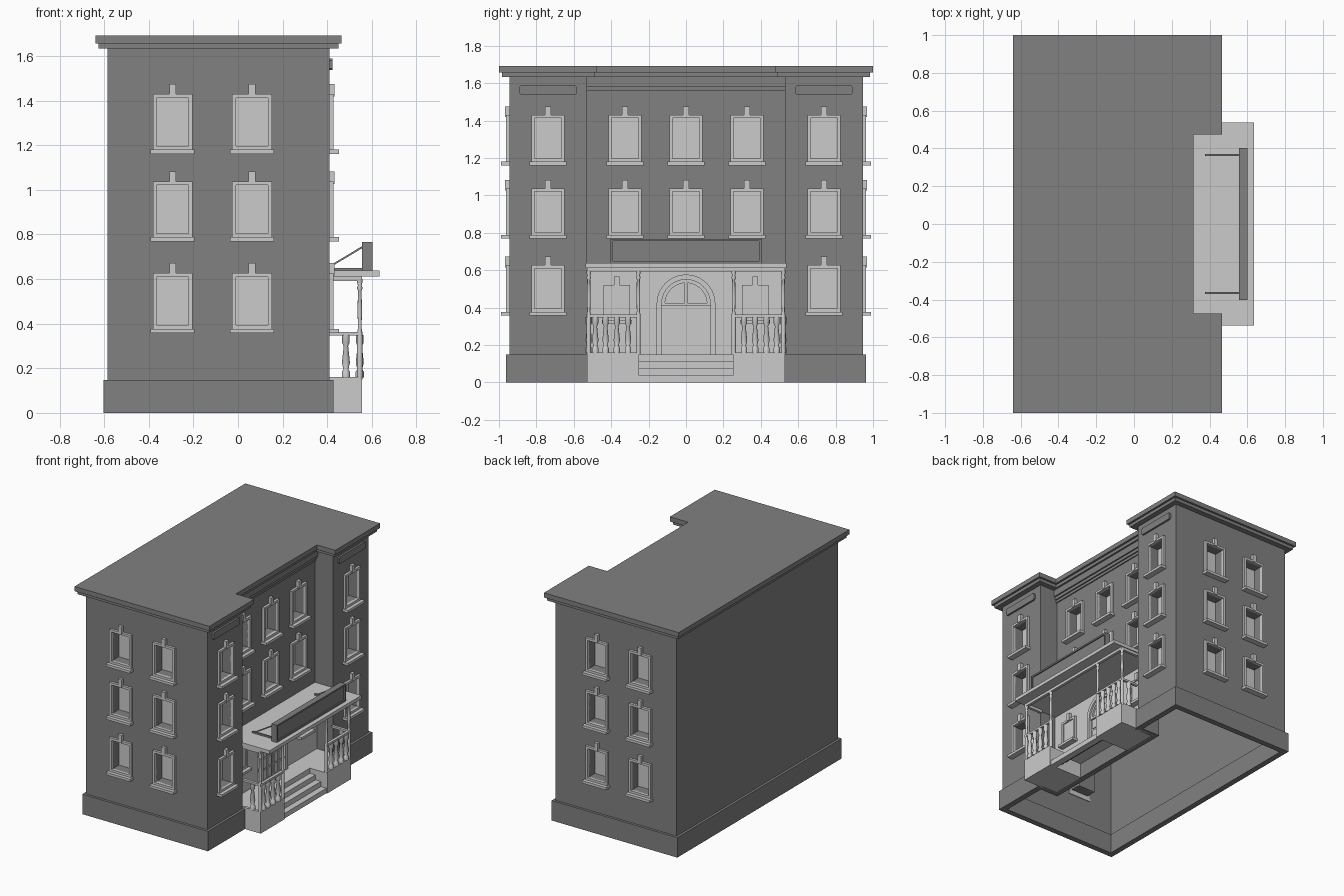
import bpy, bmesh, math

if "Cube" in bpy.data.objects:
    bpy.data.objects.remove(bpy.data.objects["Cube"])


def material(name, v):
    m = bpy.data.materials.new(name)
    m.diffuse_color = (v, v, v, 1)
    m.use_nodes = True
    m.node_tree.nodes["Principled BSDF"].inputs["Base Color"].default_value = m.diffuse_color
    return m


DARK = material("dark_wall", 0.22)
LIGHT = material("light_trim", 0.55)


def finish(name, bm, mat):
    bmesh.ops.recalc_face_normals(bm, faces=bm.faces)
    me = bpy.data.meshes.new(name)
    bm.to_mesh(me)
    bm.free()
    me.materials.append(mat)
    ob = bpy.data.objects.new(name, me)
    bpy.context.collection.objects.link(ob)
    return ob


def add_box(bm, x0, x1, y0, y1, z0, z1):
    r = bmesh.ops.create_cube(bm, size=1)
    for v in r["verts"]:
        v.co = ((x0 + x1) / 2 + v.co.x * (x1 - x0),
                (y0 + y1) / 2 + v.co.y * (y1 - y0),
                (z0 + z1) / 2 + v.co.z * (z1 - z0))


def boxes(name, items, mat):
    bm = bmesh.new()
    for b in items:
        add_box(bm, *b)
    return finish(name, bm, mat)


def both(items):
    # mirror boxes across y = 0
    return items + [(a, b, -d, -c, e, f) for a, b, c, d, e, f in items]


def footprint(o):
    xa, xb, xr, yw, yn = -.585 - o, .41 + o, .26 + o, .945 + o, .53 - o
    return [(xa, -yw), (xb, -yw), (xb, -yn), (xr, -yn),
            (xr, yn), (xb, yn), (xb, yw), (xa, yw)]


def ring(name, outer, inner, place, d0, d1, mat, closed=True):
    # band between two matching outlines, given thickness from d0 to d1
    bm = bmesh.new()
    L = [[bm.verts.new(place(p, d)) for p in pts]
         for pts, d in ((outer, d0), (outer, d1), (inner, d1), (inner, d0))]
    n = len(outer)
    for i in range(n if closed else n - 1):
        j = (i + 1) % n
        for k in range(4):
            a, b = L[k], L[(k + 1) % 4]
            bm.faces.new((a[i], a[j], b[j], b[i]))
    if not closed:
        for i in (0, n - 1):
            bm.faces.new([l[i] for l in L])
    return finish(name, bm, mat)


def prism(name, pts, place, d0, d1, mat):
    bm = bmesh.new()
    a = [bm.verts.new(place(p, d0)) for p in pts]
    b = [bm.verts.new(place(p, d1)) for p in pts]
    bm.faces.new(a)
    bm.faces.new(b)
    for i in range(len(pts)):
        j = (i + 1) % len(pts)
        bm.faces.new((a[i], a[j], b[j], b[i]))
    return finish(name, bm, mat)


def flat(p, d):
    return (p[0], p[1], d)


def facing(p, d):
    return (d, p[0], p[1])


def turned(name, profile, spots, mat, segs=10):
    # lathed posts: profile is (radius, height)
    bm = bmesh.new()
    for x, y in spots:
        rings = [[bm.verts.new((x + r * math.cos(2 * math.pi * i / segs),
                                y + r * math.sin(2 * math.pi * i / segs), z))
                  for i in range(segs)] for r, z in profile]
        for a, b in zip(rings, rings[1:]):
            for i in range(segs):
                j = (i + 1) % segs
                bm.faces.new((a[i], a[j], b[j], b[i]))
        bm.faces.new(rings[0])
        bm.faces.new(rings[-1])
    ob = finish(name, bm, mat)
    for p in ob.data.polygons:
        p.use_smooth = len(p.vertices) == 4
    return ob


# Main walls, cornice and plinth
walls = prism("walls", footprint(0), flat, 0, 1.64, DARK)
prism("cornice_lower", footprint(.04), flat, 1.633, 1.657, DARK)
prism("cornice_roof", footprint(.055), flat, 1.657, 1.692, DARK)
ring("plinth", footprint(.018), footprint(-.025), flat, 0, .148, DARK)

# Windows
frames, sills, glass, holes = [], [], [], []


def window(face, wall, c, z0, w=.178, h=.25, depth=.08):
    def put(lst, u0, u1, d0, d1, a, b):
        if face == "x":
            lst.append((wall + d0, wall + d1, c + u0, c + u1, a, b))
        else:
            s = 1 if wall > 0 else -1
            e = sorted((wall + s * d0, wall + s * d1))
            lst.append((c + u0, c + u1, e[0], e[1], a, b))
    t, k, z1 = w / 2, .017, z0 + h
    put(frames, -t, -t + k, -.005, .018, z0, z1)
    put(frames, t - k, t, -.005, .018, z0, z1)
    put(frames, -t + k, t - k, -.005, .018, z1 - k, z1)
    put(frames, -t + k, t - k, -.005, .018, z0, z0 + k)
    put(frames, -.015, .015, -.005, .022, z1 - .012, z1 + .045)
    put(sills, -t - .01, t + .01, -.005, .044, z0 - .019, z0)
    put(glass, -t + k, t - k, -depth, -depth + .01, z0 + k, z1 - k)
    if depth > 0:
        put(holes, -t + k, t - k, -depth, .05, z0 + k, z1 - k)


for z in (.377, .788, 1.18):
    for s in (-1, 1):
        window("x", .41, s * .738, z)
        for x in (-.293, .0625):
            window("y", s * .945, x, z)
    if z > .5:
        for y in (-.326, 0, .326):
            window("x", .26, y, z)
for s in (-1, 1):
    window("x", .275, s * .37, .335, .14, .185, 0)
boxes("window_frames", frames, LIGHT)
boxes("window_sills", sills, LIGHT)
boxes("window_glass", glass, LIGHT)

# Cut the window recesses, then open the underside
cutter = boxes("window_cutter", holes, DARK)
mod = walls.modifiers.new("recesses", "BOOLEAN")
mod.operation, mod.object, mod.solver = "DIFFERENCE", cutter, "EXACT"
bpy.context.view_layer.objects.active = walls
bpy.ops.object.modifier_apply(modifier=mod.name)
bpy.data.objects.remove(cutter)
bm = bmesh.new()
bm.from_mesh(walls.data)
low = [f for f in bm.faces if f.calc_center_median().z < .001]
bmesh.ops.delete(bm, geom=low, context="FACES_ONLY")
bm.to_mesh(walls.data)
bm.free()

# Wing plaques and centre frieze
for s, side in ((-1, "left"), (1, "right")):
    c = s * .737
    prism("plaque_" + side, [(c + a * (.152 - i), 1.563 + b * (.026 - j))
          for a, b, i, j in ((-1, -1, .008, 0), (1, -1, .008, 0), (1, -1, 0, .008), (1, 1, 0, .008),
                             (1, 1, .008, 0), (-1, 1, .008, 0), (-1, 1, 0, .008), (-1, -1, 0, .008))],
          facing, .405, .424, DARK)
boxes("frieze", [(.255, x, -.53, .53, z, 1.635) for x, z in
                 ((.268, 1.54), (.277, 1.56), (.287, 1.583))], DARK)

# Porch base blocks, steps and entrance wall
boxes("porch_base", both([(.26, .557, .25, .53, 0, .15)]), LIGHT)
boxes("steps", [(x0, x1, -.25, .25, z0, z1) for x0, x1, z0, z1 in
                ((.50, .55, 0, .037), (.455, .505, .037, .075),
                 (.41, .46, .075, .112), (.26, .415, .112, .15))], LIGHT)
boxes("entrance_wall", [(.255, .275, -.53, .53, .15, .61)], LIGHT)


# Arched doorway
def arch(r, z0=.15, zs=.42):
    return [(r, z0)] + [(r * math.cos(math.pi * i / 20), zs + r * math.sin(math.pi * i / 20))
                        for i in range(21)] + [(-r, z0)]


ring("door_arch", arch(.157), arch(.13), facing, .27, .30, LIGHT, False)
ring("transom_frame", arch(.13, .41), arch(.112, .41), facing, .27, .288, LIGHT, False)
boxes("door_leaves", both([(.27, .28, .002, .127, .155, .415)]), LIGHT)
boxes("door_panels", both([(.278, .287, y, y + .04, z, z + .07)
                           for y in (.018, .07) for z in (.165, .247, .33)]), LIGHT)
boxes("transom_bars", [(.27, .29, -.13, .13, .408, .425),
                       (.27, .288, -.008, .008, .42, .54)], LIGHT)

# Porch posts, rails and balusters
turned("porch_posts", [(.012, .15), (.012, .36), (.008, .38), (.010, .46), (.008, .55),
                       (.013, .56), (.008, .57), (.013, .59), (.013, .60)],
       [(.546, s * y) for s in (-1, 1) for y in (.52, .255)], LIGHT, 12)
rails = []
for z0, z1 in ((.348, .363), (.15, .16), (.592, .612)):
    rails += [(.536, .557, .25, .53, z0, z1), (.41, .557, .51, .53, z0, z1)]
boxes("porch_rails", both(rails) + [(.536, .557, -.25, .25, .592, .612)], LIGHT)
turned("balusters", [(.018, .158), (.018, .185), (.011, .195), (.018, .225), (.010, .30),
                     (.017, .315), (.017, .35)],
       [(x, s * y) for s in (-1, 1) for x, y in
        ((.546, .485), (.546, .43), (.546, .37), (.546, .31), (.484, .52))], LIGHT)

# Porch roof and sign board with braces
boxes("porch_roof", [(.26, .635, -.537, .537, .612, .638)], LIGHT)
boxes("sign_board", [(.557, .593, -.403, .403, .638, .767),
                     (.59, .602, -.403, .403, .755, .767), (.59, .602, -.403, .403, .638, .65),
                     (.59, .602, -.403, -.391, .65, .755), (.59, .602, .391, .403, .65, .755)], DARK)
boxes("brace_feet", both([(.375, .56, .359, .371, .638, .65)]), DARK)
for s, side in ((-1, "left"), (1, "right")):
    prism("sign_brace_" + side, [(.378, .64), (.392, .64), (.56, .74), (.56, .75)],
          lambda p, d: (p[0], d, p[1]), s * .365 - .005, s * .365 + .005, DARK)
